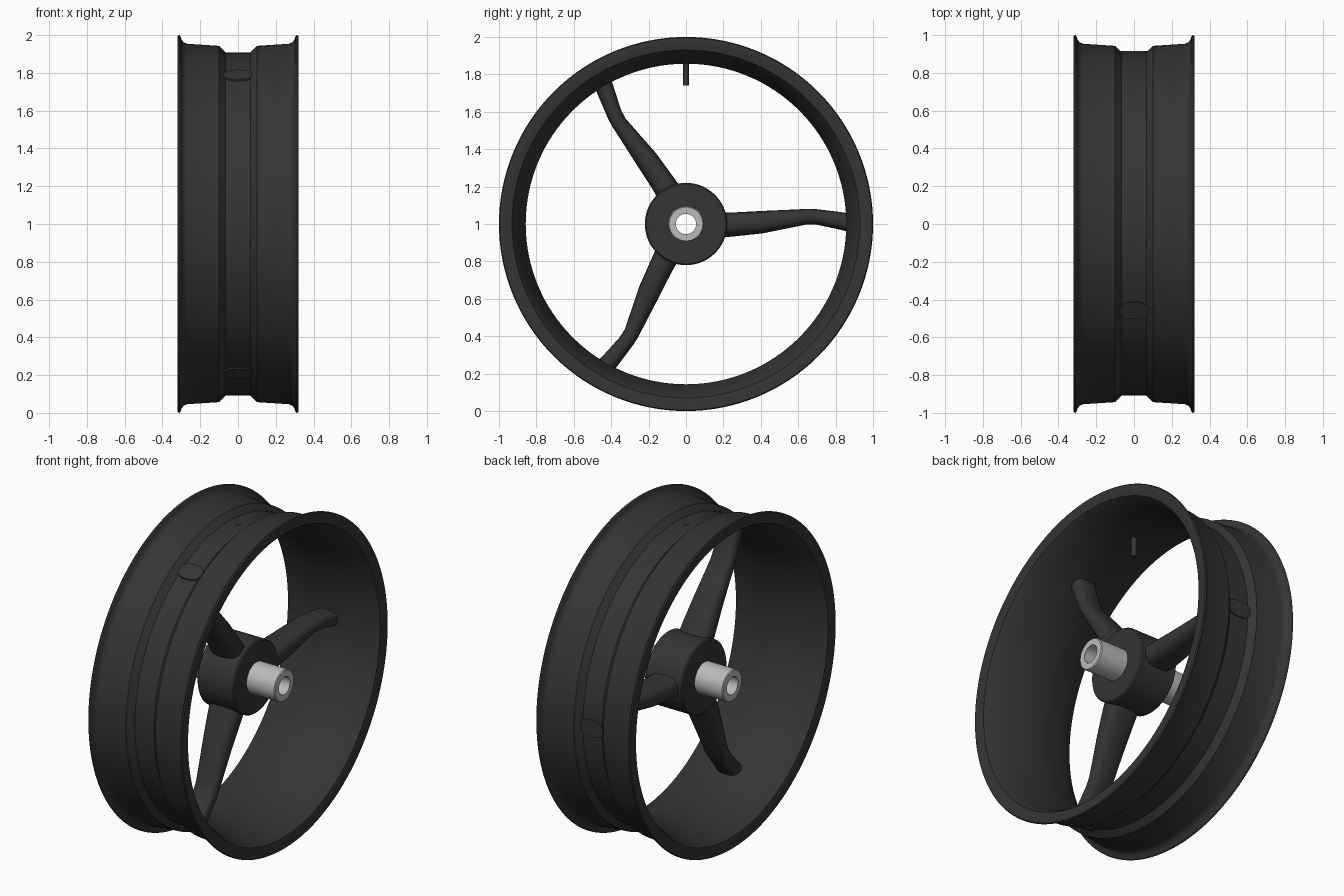
import bpy, bmesh, math
from mathutils import Vector

if "Cube" in bpy.data.objects:
    bpy.data.objects.remove(bpy.data.objects["Cube"])

CENTRE = Vector((0, 0, 1))


def material(name, v):
    m = bpy.data.materials.new(name)
    m.diffuse_color = (v, v, v, 1)
    m.use_nodes = True
    m.node_tree.nodes["Principled BSDF"].inputs["Base Color"].default_value = m.diffuse_color
    return m


DARK = material("dark_paint", 0.035)
METAL = material("bare_metal", 0.5)


def finish(name, bm, mat, angle=30):
    bmesh.ops.recalc_face_normals(bm, faces=bm.faces)
    me = bpy.data.meshes.new(name)
    bm.to_mesh(me)
    bm.free()
    ob = bpy.data.objects.new(name, me)
    bpy.context.collection.objects.link(ob)
    me.materials.append(mat)
    bpy.ops.object.select_all(action='DESELECT')
    bpy.context.view_layer.objects.active = ob
    ob.select_set(True)
    bpy.ops.object.shade_smooth_by_angle(angle=math.radians(angle))
    return ob


def bridge(bm, loops, closed):
    """Skin a list of closed vertex loops with quads."""
    n = len(loops)
    for i in range(n if closed else n - 1):
        a, b = loops[i], loops[(i + 1) % n]
        for k in range(len(a)):
            j = (k + 1) % len(a)
            bm.faces.new((a[k], a[j], b[j], b[k]))


def lathe(name, profile, mat, steps=96):
    """Turn a closed (x, radius) profile about the wheel axis."""
    bm = bmesh.new()
    loops = []
    for s in range(steps):
        t = 2 * math.pi * s / steps
        loops.append([bm.verts.new(CENTRE + Vector((x, r * math.cos(t), r * math.sin(t))))
                      for x, r in profile])
    bridge(bm, loops, True)
    return finish(name, bm, mat)


def mirrored(half):
    return half + [(-x, r) for x, r in reversed(half)]


# Rim: drop centre, bead seats, flared flanges, inner barrel
outer = [(0.065, 0.907), (0.10, 0.943), (0.27, 0.954), (0.288, 0.962), (0.298, 0.975),
         (0.305, 0.995), (0.312, 1.0), (0.319, 0.995)]
inner = [(0.32, 0.965), (0.312, 0.93), (0.27, 0.905), (0.20, 0.885), (0.12, 0.867), (0.05, 0.857)]
lathe("rim", mirrored(outer + inner), DARK, 128)

# Hub and hollow axle spacer
lathe("hub", mirrored([(0.125, 0.09), (0.125, 0.213), (0.118, 0.22)]), DARK)
lathe("axle_sleeve", mirrored([(0.315, 0.054), (0.315, 0.09), (0.31, 0.095)]), METAL, 64)

# Spokes: stations of (radius, lower edge, upper edge, half width across x)
STATIONS = [(0.17, -0.075, 0.062, 0.105), (0.26, -0.066, 0.062, 0.100),
            (0.41, -0.050, 0.070, 0.088), (0.55, -0.022, 0.076, 0.079),
            (0.65, -0.002, 0.081, 0.074), (0.70, -0.004, 0.079, 0.073),
            (0.80, -0.025, 0.067, 0.072), (0.87, -0.041, 0.058, 0.074),
            (0.915, -0.049, 0.053, 0.075)]


def spoke(name, turn):
    d = Vector((0, math.cos(turn), math.sin(turn)))
    t = Vector((0, -math.sin(turn), math.cos(turn)))
    bm = bmesh.new()
    loops = []
    for r, lo, hi, w in STATIONS:
        loop = []
        for k in range(20):
            a = 2 * math.pi * k / 20
            c, s = math.cos(a), math.sin(a)
            px = w * math.copysign(abs(c) ** 0.75, c)
            py = (lo + hi) / 2 + (hi - lo) / 2 * math.copysign(abs(s) ** 0.75, s)
            loop.append(bm.verts.new(CENTRE + d * r + t * py + Vector((px, 0, 0))))
        loops.append(loop)
    bridge(bm, loops, False)
    bm.faces.new(loops[0])
    bm.faces.new(loops[-1])
    return finish(name, bm, DARK, 35)


for i in range(3):
    spoke(f"spoke_{i + 1}", i * 2 * math.pi / 3)

# Valve stem hanging from the top of the rim
bm = bmesh.new()
bmesh.ops.create_cone(bm, cap_ends=True, segments=16, radius1=0.016, radius2=0.016, depth=0.169)
bmesh.ops.translate(bm, verts=bm.verts, vec=(0, 0, 1.8245))
finish("valve_stem", bm, DARK)
